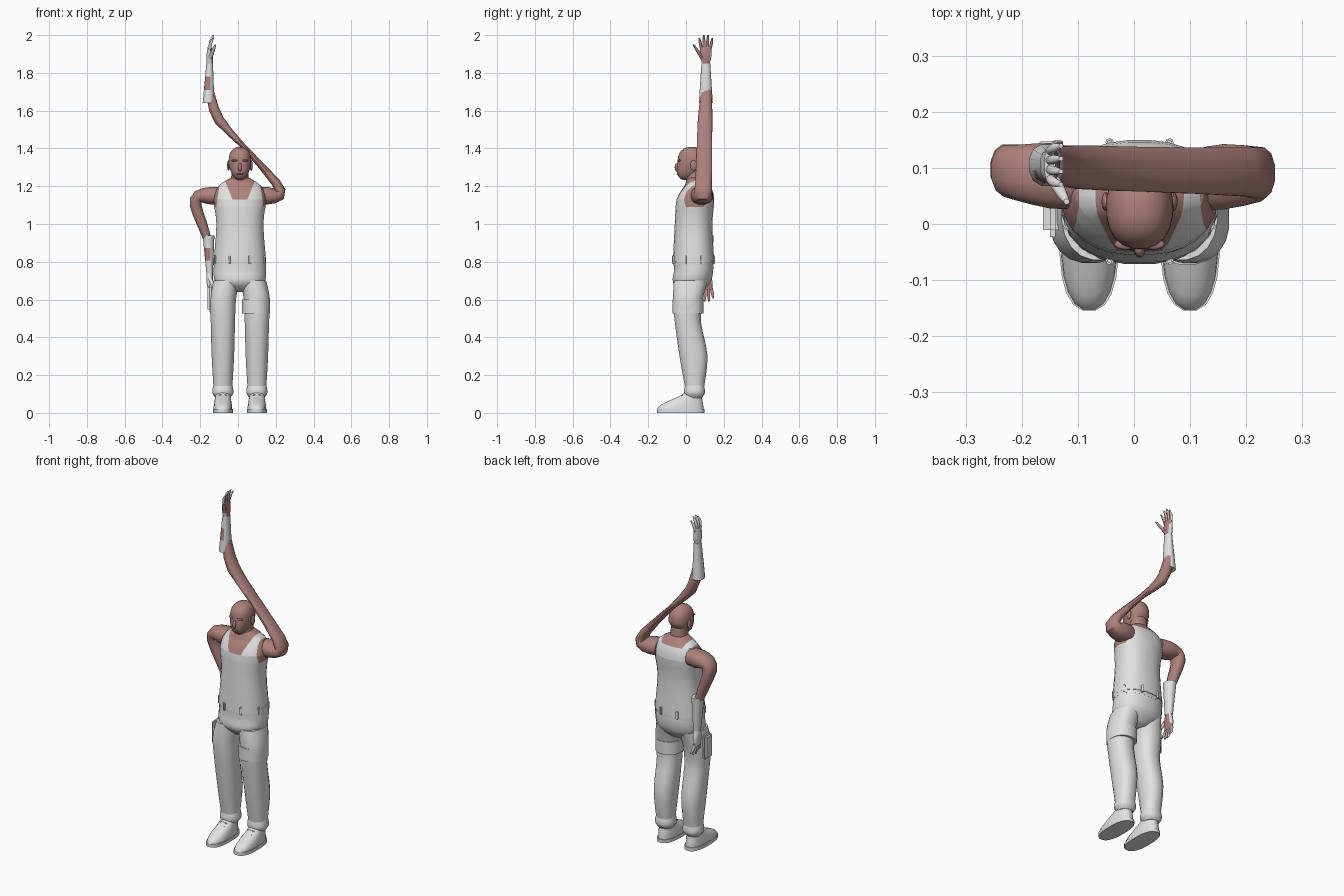
import bpy, bmesh, math
from mathutils import Vector

if "Cube" in bpy.data.objects:
    bpy.data.objects.remove(bpy.data.objects["Cube"])


def material(name, rgb):
    mat = bpy.data.materials.new(name)
    mat.use_nodes = True
    mat.diffuse_color = (*rgb, 1)
    shader = next(n for n in mat.node_tree.nodes if n.type == 'BSDF_PRINCIPLED')
    shader.inputs["Base Color"].default_value = (*rgb, 1)
    return mat


CLOTH = material("light_grey_cloth", (.76, .76, .76))
SKIN = material("brown_skin", (.42, .22, .2))
MID = .01  # x of the body's middle line
SIDES = {"right": -1, "left": 1}


def finish(name, bm, mats, rule=None):
    """Turn a bmesh into a smooth object; faces that meet the rule get the second material."""
    bmesh.ops.recalc_face_normals(bm, faces=bm.faces)
    if rule:
        for face in bm.faces:
            face.material_index = int(rule(face.calc_center_median(), face.normal))
    mesh = bpy.data.meshes.new(name)
    bm.to_mesh(mesh)
    bm.free()
    for mat in mats:
        mesh.materials.append(mat)
    obj = bpy.data.objects.new(name, mesh)
    bpy.context.collection.objects.link(obj)
    bpy.ops.object.select_all(action='DESELECT')
    obj.select_set(True)
    bpy.context.view_layer.objects.active = obj
    bpy.ops.object.shade_smooth_by_angle(angle=math.radians(45))
    return obj


def spline(rings, steps):
    """Fill in rings between the given ones along a smooth curve."""
    ends = [rings[0], *rings, rings[-1]]
    result = []
    for quad in zip(ends, ends[1:], ends[2:], ends[3:]):
        for k in range(steps):
            t = k / steps
            result.append([q + t * (r - p) / 2 + t * t * (p - 2.5 * q + 2 * r - s / 2)
                           + t ** 3 * (3 * (q - r) + s - p) / 2
                           for p, q, r, s in zip(*quad)])
    return result + [rings[-1]]


def loft(rings, sides=20, power=2.3, steps=3, tilt=False):
    """Skin rings of (x, y, z, half width, half depth), tilted along the path if asked."""
    bm = bmesh.new()
    rings = spline(rings, steps)
    rows = []
    for i, (x, y, z, width, depth) in enumerate(rings):
        before, after = rings[max(i - 1, 0)], rings[min(i + 1, len(rings) - 1)]
        path = Vector((after[0] - before[0], 0, after[2] - before[2])).normalized()
        across = Vector((path.z, 0, -path.x)) if tilt else Vector((1, 0, 0))
        row = []
        for k in range(sides):
            turn = math.tau * (k + .5) / sides
            u, v = (math.copysign(abs(c) ** (2 / power), c)
                    for c in (math.cos(turn), math.sin(turn)))
            row.append(bm.verts.new(Vector((x, y + depth * v, z)) + across * width * u))
        rows.append(row)
    for low, high in zip(rows, rows[1:]):
        for k in range(sides):
            bm.faces.new((low[k - 1], low[k], high[k], high[k - 1]))
    bm.faces.new(rows[0])
    bm.faces.new(rows[-1])
    return bm


def tube(name, rings, mat=CLOTH, **options):
    return finish(name, loft(rings, **options), [mat])


def central(*rings):
    """Put rings of (y, z, half width, half depth) on the body's middle line."""
    return [(MID, *ring) for ring in rings]


def ball(name, loc, radii, mat):
    bm = bmesh.new()
    bmesh.ops.create_uvsphere(bm, u_segments=12, v_segments=8, radius=1)
    bmesh.ops.scale(bm, vec=radii, verts=bm.verts)
    bmesh.ops.translate(bm, vec=loc, verts=bm.verts)
    finish(name, bm, [mat])


def box(name, loc, size, turn=0, bevel=.003):
    bm = bmesh.new()
    bmesh.ops.create_cube(bm, size=1)
    bmesh.ops.scale(bm, vec=size, verts=bm.verts)
    bmesh.ops.bevel(bm, geom=bm.edges[:], offset=bevel, segments=2, affect='EDGES')
    obj = finish(name, bm, [CLOTH])
    obj.location = loc
    obj.rotation_euler.z = turn


# Torso: a vest with its neckline and armholes cut into the body
torso = loft(central((.04, .8, .14, .11), (.04, 1, .125, .1), (.05, 1.13, .14, .1),
                     (.06, 1.2, .115, .07), (.05, 1.25, .04, .04)), sides=28)
SCOOP, NAPE, ARMPIT, FLANK = 1.13, 1.2, 1.09, .05
cuts = [((0, 0, z), (0, 0, 1)) for z in (SCOOP, NAPE, ARMPIT)] + [((0, FLANK, 0), (0, 1, 0))]
for s in SIDES.values():
    cuts.append(((MID + s * .04, 0, SCOOP), (s, 0, -.4)))
    cuts.append(((MID + s * .125, 0, ARMPIT), (s, 0, .15)))
for point, normal in cuts:
    bmesh.ops.bisect_plane(torso, geom=torso.verts[:] + torso.edges[:] + torso.faces[:],
                           plane_co=point, plane_no=Vector(normal).normalized())


def is_bare(centre, normal):
    out = abs(centre.x - MID)
    rim = SCOOP if centre.y < FLANK else NAPE
    in_neckline = centre.z > rim and out < .04 + (centre.z - SCOOP) * .4
    in_armhole = centre.z > ARMPIT and out > .125 - (centre.z - ARMPIT) * .15
    return in_neckline or in_armhole


finish("vest_and_shoulders", torso, [CLOTH, SKIN], is_bare)

# Neck and head: an egg that narrows and slides forward at the jaw
tube("neck", central((.05, 1.2, .05, .05), (.045, 1.3, .043, .045)), SKIN)
skull = []
for i in range(-9, 10):
    h = i / 9.2
    jaw, girth = max(0, -h), (1 - abs(h) ** 3) ** .5
    skull.append((.03 - .03 * jaw, 1.32 + .09 * h,
                  .06 * girth * (1 - .3 * jaw), .075 * girth * (1 - .2 * jaw)))
tube("head", central(*skull), SKIN, steps=1)
ball("nose", (MID, -.045, 1.3), (.01, .015, .024), SKIN)
ball("mouth", (MID, -.042, 1.264), (.02, .008, .005), SKIN)
for side, s in SIDES.items():
    ball(side + "_brow", (MID + s * .025, -.036, 1.336), (.02, .01, .006), SKIN)
    ball(side + "_ear", (MID + s * .06, .04, 1.31), (.008, .017, .028), SKIN)

# Trouser seat, waistband and belt loops
tube("trouser_seat", central((.03, .64, .05, .05), (.03, .69, .13, .1),
                             (.04, .75, .14, .105), (.04, .8, .138, .104)))
tube("waistband", central((.04, .78, .14, .106), (.04, .82, .14, .106)), steps=1)
for k in range(8):
    turn = math.tau * (k + .5) / 8
    box("belt_loop", (MID + .14 * math.cos(turn), .04 + .115 * math.sin(turn), .81),
        (.012, .014, .045), turn)

for side, s in SIDES.items():
    foot = MID + s * .09

    # Trouser leg gathered at the ankle
    tube(side + "_trouser_leg",
         [(foot, .045, .13, .05, .05), (foot, .04, .3, .06, .075), (foot, .01, .48, .065, .07),
          (foot, .01, .6, .07, .08), (MID + s * .07, .025, .7, .07, .09)])
    tube(side + "_ankle_cuff",
         [(foot, .045, z, r, r) for z, r in ((.08, .04), (.1, .054), (.12, .056), (.15, .05))])

    # Shoe: long at the sole, drawn back to the ankle
    tube(side + "_sole", [(foot, -.028, z, .053, .127) for z in (0, .02)], steps=1, power=2.5)
    upper = []
    for k in range(9):
        t = k / 8
        ease = t * t * (3 - 2 * t)
        upper.append((foot, -.03 + .07 * ease, .02 + .1 * t,
                      .05 - .013 * ease, .124 - .084 * ease))
    tube(side + "_shoe", upper, steps=1)
    for k in range(3):
        box(side + "_lace", (foot, -.06 + .02 * k, .068 + .012 * k), (.045, .01, .01))

# Thigh band and pouch
tube("left_thigh_band", [(MID + .085, .01, z, .074, .083) for z in (.525, .6)], steps=1)
box("right_thigh_pouch", (-.145, .012, .607), (.034, .07, .145), bevel=.012)


# Arms: the right one hangs down, the left one crosses overhead
def arm(name, *rings):
    """Rings of (x, z, half width, half depth); the arm drifts back towards the wrist."""
    drift = .03 / (len(rings) - 1)
    tube(name, [(x, .08 + drift * i, z, w, d) for i, (x, z, w, d) in enumerate(rings)],
         SKIN, sides=12, steps=2, tilt=True)


arm("right_arm", (-.09, 1.15, .047, .055), (-.15, 1.15, .047, .06), (-.21, 1.145, .035, .05),
    (-.225, 1.1, .032, .045), (-.19, 1, .028, .037), (-.155, .9, .02, .028))
arm("left_arm", (.11, 1.15, .047, .055), (.16, 1.15, .047, .06), (.22, 1.155, .033, .05),
    (.2, 1.22, .025, .045), (.03, 1.41, .014, .041), (-.1, 1.55, .028, .04),
    (-.14, 1.66, .025, .032), (-.15, 1.73, .018, .025))


# Long gloves with an open patch on the forearm and bare palms
def glove(side, x, y, cuff, wrist):
    def piece(name, rings, rule, **options):
        finish(side + name, loft(rings, sides=12, **options), [CLOTH, SKIN], rule)

    length = wrist - cuff
    up = math.copysign(1, length)
    piece("_glove_cuff",
          [(x - .006 * (1 - t), y, cuff + length * t, .032 - .014 * t, .038 - .014 * t)
           for t in (0, 1 / 3, 2 / 3, 1)],
          lambda c, n: 1 / 3 < (c.z - cuff) / length < 2 / 3 and n.y < -.1 and n.x < .3,
          steps=1)

    def is_palm(centre, normal):
        return normal.x > .75

    piece("_palm", [(x, y, wrist, .017, .022), (x, y, wrist + up * .04, .018, .03),
                    (x, y, wrist + up * .09, .01, .032)], is_palm)
    for k in (-1.5, -.5, .5, 1.5):
        reach = .072 - .008 * k * k
        piece("_finger", [(x + .02 * t * t, y + k * (.016 + .007 * t),
                           wrist + up * (.08 + reach * t), r, r)
                          for t, r in ((0, .008), (.6, .008), (1, .004))], is_palm)
    piece("_thumb", [(x + .03 * t, y - .015 - .05 * t, wrist + up * (.02 + .08 * t), r, r)
                     for t, r in ((0, .011), (.6, .01), (1, .005))], is_palm)


glove("right", -.15, .11, .94, .74)
glove("left", -.15, .105, 1.64, 1.85)
